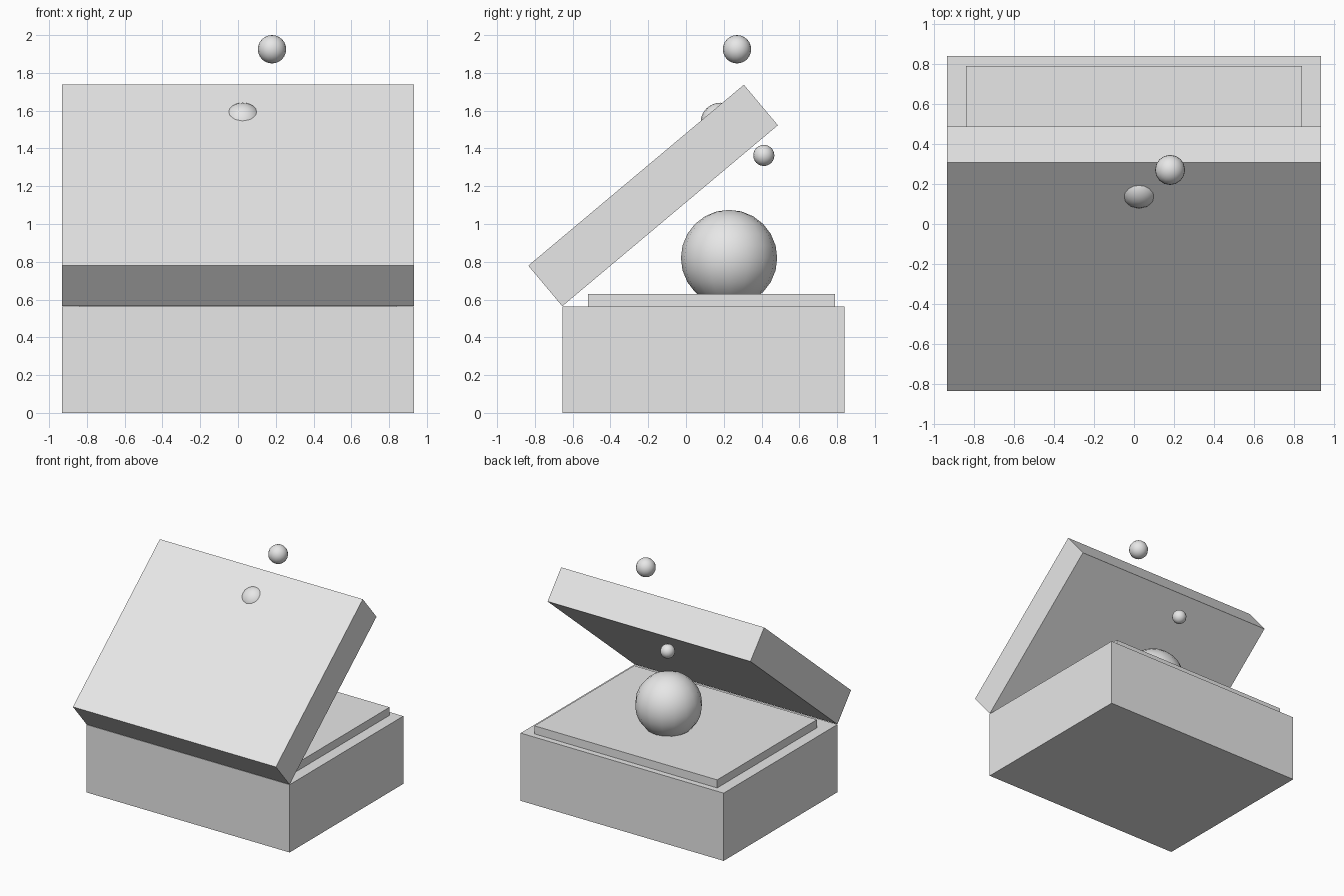
import bpy
import math
from mathutils import Vector

if "Cube" in bpy.data.objects:
    bpy.data.objects.remove(bpy.data.objects["Cube"])

grey = bpy.data.materials.new("plain_grey")
grey.diffuse_color = (0.8, 0.8, 0.8, 1)
grey.use_nodes = True
grey.node_tree.nodes["Principled BSDF"].inputs["Base Color"].default_value = grey.diffuse_color


def box(name, low, high):
    """Axis-aligned box between two corners."""
    low, high = Vector(low), Vector(high)
    bpy.ops.mesh.primitive_cube_add(size=1, location=(low + high) / 2)
    ob = bpy.context.object
    ob.name = name
    ob.scale = high - low
    ob.data.materials.append(grey)
    return ob


def ball(name, radius, centre):
    """Smooth low-count sphere."""
    bpy.ops.mesh.primitive_uv_sphere_add(segments=16, ring_count=12,
                                         radius=radius, location=centre)
    ob = bpy.context.object
    ob.name = name
    ob.data.materials.append(grey)
    bpy.ops.object.shade_smooth_by_angle(angle=math.radians(40))
    return ob


# Box body with raised inner platform
box("box_base", (-0.933, -0.655, 0), (0.933, 0.838, 0.563))
box("inner_platform", (-0.84, -0.52, 0.55), (0.84, 0.79, 0.63))

# Tilted lid, hinged on the front top edge of the body
tilt = math.radians(40)
hinge = Vector((0, -0.655, 0.565))
along = Vector((0, math.cos(tilt), math.sin(tilt)))
outward = Vector((0, -math.sin(tilt), math.cos(tilt)))
length, thick = 1.49, 0.28
lid = box("lid", (-0.933, -length / 2, -thick / 2), (0.933, length / 2, thick / 2))
lid.location = hinge + along * length / 2 + outward * thick / 2
lid.rotation_euler.x = tilt

# Large ball on the platform and small floating balls
ball("large_ball", 0.255, (0, 0.228, 0.82))
ball("small_ball", 0.056, (-0.12, 0.412, 1.363))
ball("top_ball", 0.075, (0.18, 0.27, 1.925))

# Ball mostly sunk into the lid, showing as a shallow bump
ball("lid_bump", 0.105, Vector((0.025, 0.135, 1.593)) - outward * 0.073)
